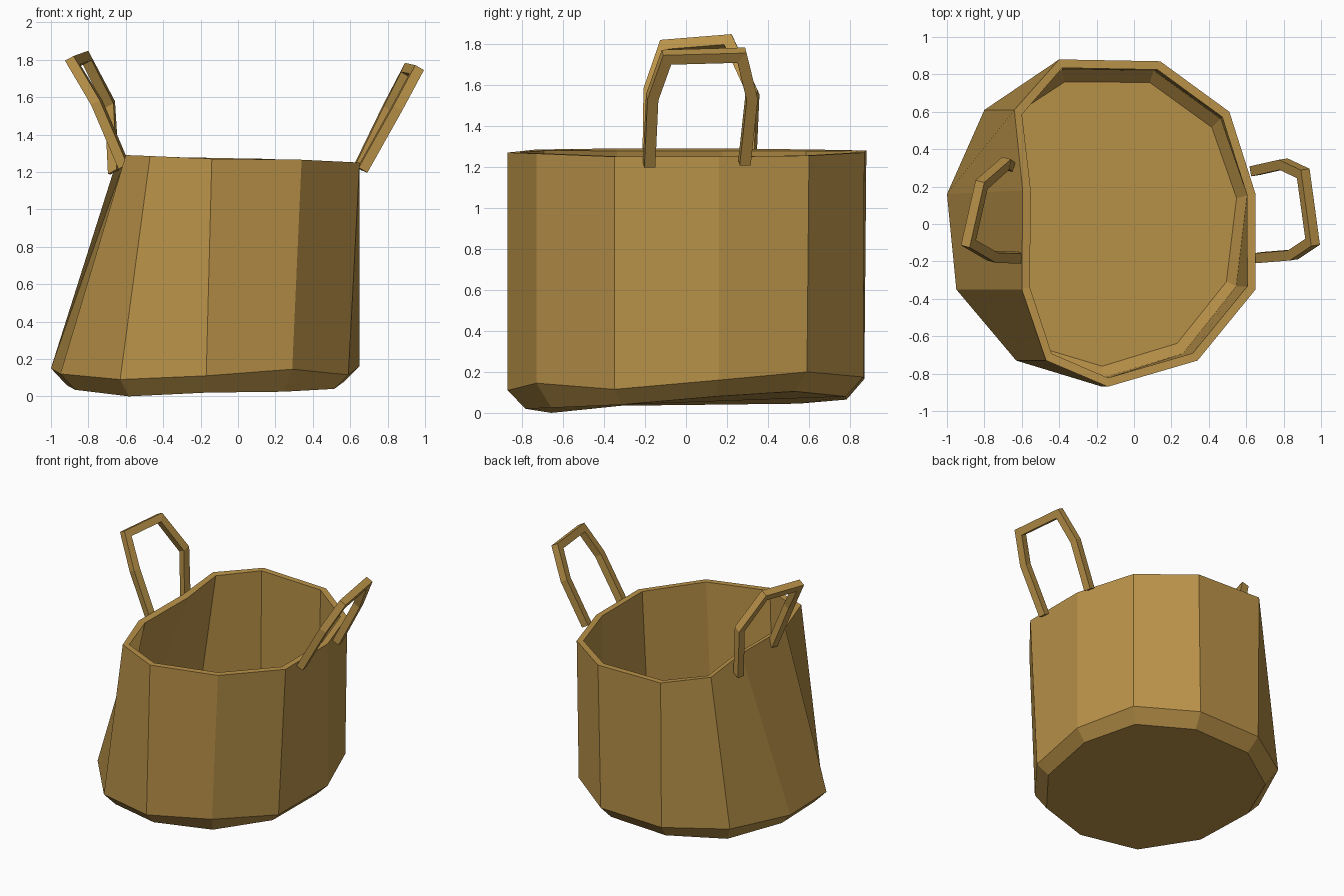
import bpy, bmesh
from mathutils import Vector

if "Cube" in bpy.data.objects:
    bpy.data.objects.remove(bpy.data.objects["Cube"])

tan = bpy.data.materials.new("tan canvas")
tan.diffuse_color = (0.49, 0.29, 0.066, 1)
tan.use_nodes = True
tan.node_tree.nodes["Principled BSDF"].inputs["Base Color"].default_value = tan.diffuse_color


def make_object(name, verts, faces):
    mesh = bpy.data.meshes.new(name)
    mesh.from_pydata(verts, [], faces)
    bm = bmesh.new()
    bm.from_mesh(mesh)
    bmesh.ops.recalc_face_normals(bm, faces=bm.faces)
    bm.to_mesh(mesh)
    bm.free()
    mesh.materials.append(tan)
    obj = bpy.data.objects.new(name, mesh)
    bpy.context.collection.objects.link(obj)
    return obj


# Bucket wall: hand-skewed 11-sided rings, from the rim down to the base
rim = [(.65, .16, 1.25), (.51, .60, 1.255), (.14, .87, 1.27), (-.40, .88, 1.28),
       (-.64, .61, 1.285), (-.595, .18, 1.29), (-.60, -.35, 1.29), (-.47, -.73, 1.285),
       (-.14, -.87, 1.27), (.34, -.73, 1.265), (.65, -.35, 1.25)]
lower = [(.65, .16, .16), (.50, .59, .20), (.12, .865, .175), (-.40, .87, .165),
         (-.80, .61, .16), (-1.0, .16, .15), (-.95, -.35, .12), (-.63, -.73, .09),
         (-.17, -.87, .11), (.29, -.73, .145), (.59, -.35, .115)]
base_z = [.08, .105, .08, .065, .045, .06, .035, 0, .02, .025, .04]
base = [(-.16 + (x + .16) * .9, y * .9, z) for (x, y, _), z in zip(lower, base_z)]

n = len(rim)
faces = [(r * n + i, r * n + (i + 1) % n, (r + 1) * n + (i + 1) % n, (r + 1) * n + i)
         for r in range(2) for i in range(n)]
faces.append(tuple(range(2 * n, 3 * n)))
bucket = make_object("bucket", rim + lower + base, faces)
bpy.context.view_layer.objects.active = bucket
solid = bucket.modifiers.new("wall thickness", 'SOLIDIFY')
solid.thickness = 0.045
solid.offset = -1
solid.use_even_offset = True


# Handles: square strap swept along a bent path with mitred corners
def handle(name, path, width=0.054):
    pts = [Vector(p) for p in path]
    normal = (pts[2] - pts[0]).cross(pts[3] - pts[2]).normalized()
    h = width / 2
    verts, faces = [], []
    for i, p in enumerate(pts):
        a = (p - pts[max(i - 1, 0)]).normalized()
        b = (pts[min(i + 1, len(pts) - 1)] - p).normalized()
        t = (a + b).normalized()
        side = normal.cross(t).normalized()
        miter = h / max(t.dot(b if b.length else a), .5)
        for s, u in ((-1, -1), (1, -1), (1, 1), (-1, 1)):
            verts.append(p + side * s * miter + normal * u * h)
    for i in range(len(pts) - 1):
        for k in range(4):
            faces.append((i * 4 + k, i * 4 + (k + 1) % 4,
                          i * 4 + 4 + (k + 1) % 4, i * 4 + 4 + k))
    last = 4 * len(pts) - 4
    faces += [(0, 1, 2, 3), (last, last + 1, last + 2, last + 3)]
    make_object(name, verts, faces)


handle("right_handle", [(.665, -.18, 1.21), (.85, -.165, 1.54), (.955, -.095, 1.735),
                        (.905, .27, 1.745), (.80, .32, 1.54), (.645, .285, 1.22)])
handle("left_handle", [(-.61, -.18, 1.23), (-.755, -.175, 1.57), (-.885, -.10, 1.785),
                       (-.815, .21, 1.81), (-.685, .325, 1.56), (-.665, .31, 1.20)])
